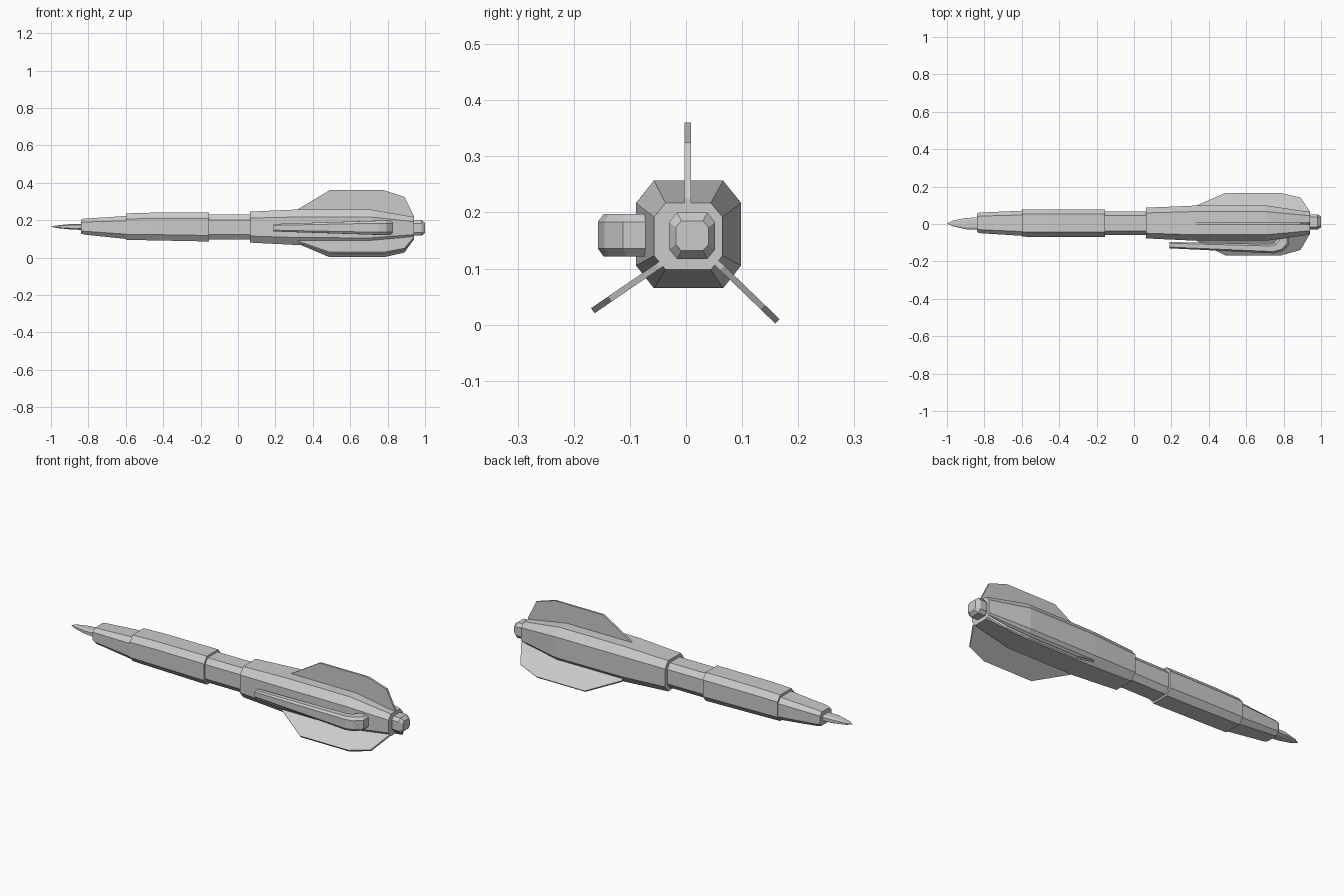
import bpy, bmesh
from mathutils import Vector


def make_object(name, rings):
    """Skin equal-length rings of points and cap both ends."""
    bm = bmesh.new()
    loops = [[bm.verts.new(p) for p in ring] for ring in rings]
    n = len(loops[0])
    for a, b in zip(loops, loops[1:]):
        for i in range(n):
            j = (i + 1) % n
            bm.faces.new((a[i], a[j], b[j], b[i]))
    bm.faces.new(loops[0][::-1])
    bm.faces.new(loops[-1])
    bmesh.ops.remove_doubles(bm, verts=bm.verts, dist=0.0002)
    bmesh.ops.recalc_face_normals(bm, faces=bm.faces)
    mesh = bpy.data.meshes.new(name)
    bm.to_mesh(mesh)
    bm.free()
    obj = bpy.data.objects.new(name, mesh)
    bpy.context.collection.objects.link(obj)
    return obj


def octagon(inner, outer, z0, z1, cu=0.17, cz=0.21):
    """Chamfered rectangle spanning inner->outer (xy points) and z0->z1."""
    a, b = Vector((*inner, 0)), Vector((*outer, 0))
    uv = [(cu, 0), (1 - cu, 0), (1, cz), (1, 1 - cz),
          (1 - cu, 1), (cu, 1), (0, 1 - cz), (0, cz)]
    return [a.lerp(b, u) + Vector((0, 0, z0 + (z1 - z0) * v)) for u, v in uv]


def body(name, *sections):
    """Sections are (x, y0, y1, z0, z1)."""
    make_object(name, [octagon((x, y0), (x, y1), z0, z1)
                       for x, y0, y1, z0, z1 in sections])


# Hull sections, nose to tail
body("nose_spike",
     (-1.0, 0.003, 0.003, 0.165, 0.165), (-0.97, -0.012, 0.018, 0.158, 0.172),
     (-0.90, -0.028, 0.032, 0.151, 0.179), (-0.82, -0.031, 0.036, 0.147, 0.181))
body("nose_collar",
     (-0.84, -0.043, 0.056, 0.129, 0.203), (-0.825, -0.049, 0.061, 0.123, 0.208),
     (-0.60, -0.063, 0.071, 0.100, 0.222))
body("forward_hull",
     (-0.60, -0.068, 0.077, 0.095, 0.236), (-0.46, -0.069, 0.078, 0.092, 0.240),
     (-0.155, -0.069, 0.078, 0.086, 0.240))
body("waist", (-0.17, -0.059, 0.067, 0.096, 0.230), (0.08, -0.059, 0.067, 0.096, 0.230))
body("rear_hull",
     (0.065, -0.077, 0.087, 0.080, 0.246), (0.32, -0.089, 0.098, 0.067, 0.257),
     (0.71, -0.089, 0.098, 0.065, 0.257), (0.94, -0.057, 0.065, 0.098, 0.217))
body("tail_nozzle",
     (0.93, -0.026, 0.048, 0.121, 0.196), (0.95, -0.030, 0.052, 0.117, 0.200),
     (0.982, -0.030, 0.052, 0.117, 0.200), (1.0, -0.018, 0.040, 0.132, 0.185))

# Side pipe that elbows into the hull: inner xy, outer xy, half height
PIPE = [((0.19, -0.096), (0.19, -0.130), 0.020),
        ((0.72, -0.108), (0.75, -0.157), 0.0375),
        ((0.75, -0.102), (0.795, -0.145), 0.0375),
        ((0.765, -0.080), (0.83, -0.112), 0.0375),
        ((0.765, -0.050), (0.83, -0.050), 0.0375)]
make_object("side_pipe", [octagon(a, b, 0.1595 - h, 0.1595 + h, 0.2, 0.18)
                          for a, b, h in PIPE])

# Three tail fins sharing one outline: (x, fraction from root to tip)
FIN = [(0.32, 0), (0.32, 0.36), (0.49, 1), (0.78, 1), (0.89, 0.78),
       (0.94, 0.15), (0.94, 0)]


def fin(name, root, tip, thickness=0.011):
    r, t = Vector((0, *root)), Vector((0, *tip))
    side = (t - r).cross(Vector((1, 0, 0))).normalized() * thickness / 2
    outline = [r.lerp(t, f) + Vector((x, 0, 0)) for x, f in FIN]
    make_object(name, [[p - side for p in outline], [p + side for p in outline]])


fin("top_fin", (0.003, 0.200), (0.003, 0.360))
fin("lower_front_fin", (-0.030, 0.118), (-0.166, 0.025))
fin("lower_back_fin", (0.047, 0.118), (0.163, 0.006))
